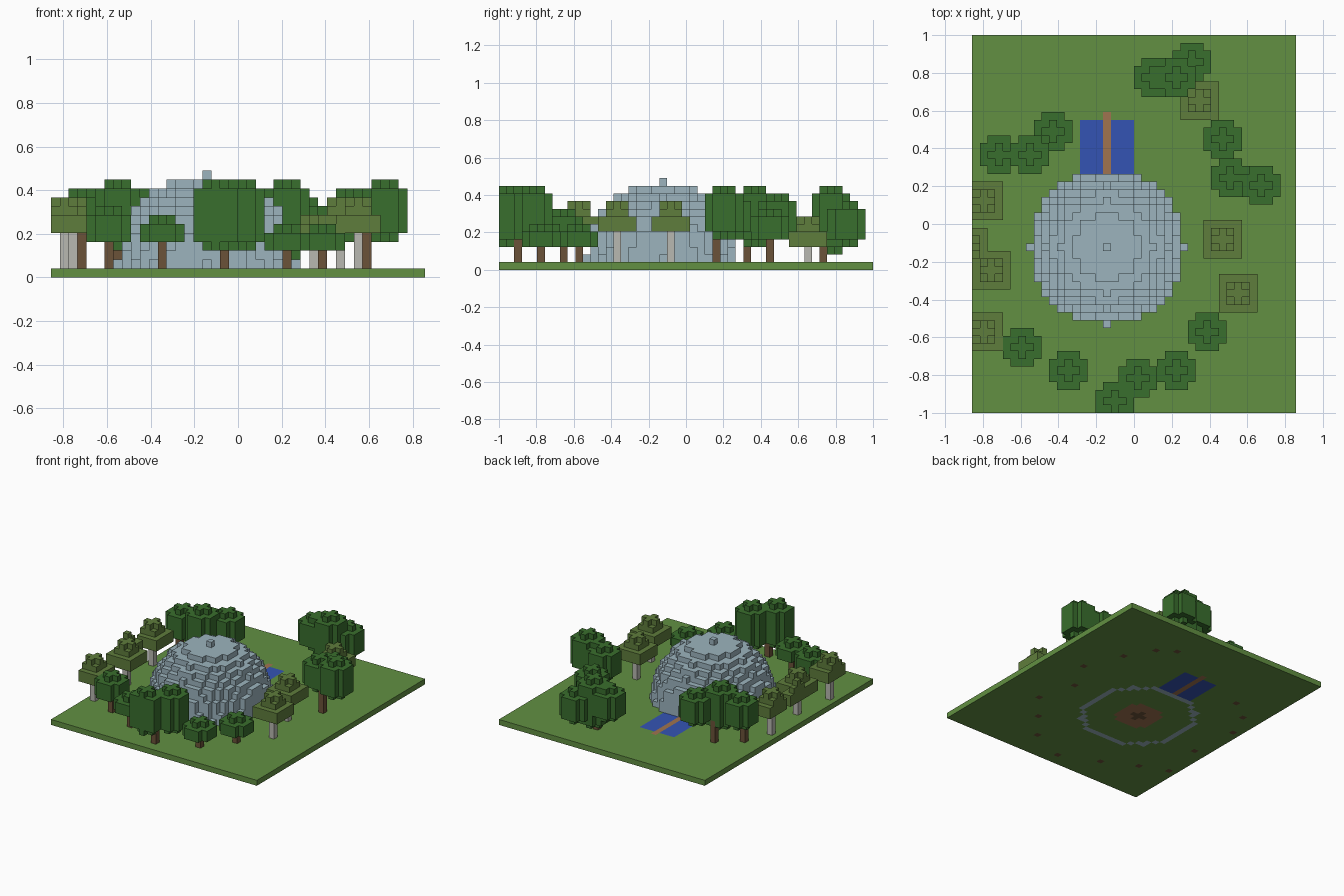
import bpy, bmesh
from mathutils import Vector

cube = bpy.data.objects.get("Cube")
if cube:
    bpy.data.objects.remove(cube, do_unlink=True)

V = 2 / 49            # edge of one block
NX, NY = 21, 49       # half width and full depth in blocks
CX, CY = -4, 21       # dome centre block


def material(name, *rgb):
    lin = [(c / 255 / 12.92) if c < 11 else ((c / 255 + 0.055) / 1.055) ** 2.4 for c in rgb]
    m = bpy.data.materials.new(name)
    m.use_nodes = True
    m.diffuse_color = (*lin, 1)
    bsdf = m.node_tree.nodes["Principled BSDF"]
    bsdf.inputs["Base Color"].default_value = (*lin, 1)
    bsdf.inputs["Roughness"].default_value = 0.9
    return m


GRASS = material("grass green", 98, 144, 66)
LEAF = material("dark leaf green", 57, 110, 45)
OLIVE = material("olive leaf", 95, 125, 60)
STONE = material("pale blue stone", 156, 180, 190)
WATER = material("water blue", 52, 84, 180)
PLANK = material("plank brown", 160, 116, 80)
BARK = material("dark bark", 107, 82, 57)
BIRCH = material("pale bark", 185, 184, 177)

# Six face directions of a block, each with its two in-plane axes
SIDES = [(a, s) for a in range(3) for s in (0, 1)]


def blocks(name, cells, rule):
    """Outer skin of a set of blocks; rule gives the material of a block."""
    cells = {c for c in cells if -NX <= c[0] < NX and 0 <= c[1] < NY}
    mesh = bpy.data.meshes.new(name)
    bm = bmesh.new()
    verts, mats = {}, []

    def corner(p):
        if p not in verts:
            verts[p] = bm.verts.new(Vector(p) * V - Vector((0, 1, 0)))
        return verts[p]

    for c in sorted(cells):
        mat = rule(c) if callable(rule) and not isinstance(rule, bpy.types.Material) else rule
        if mat not in mats:
            mats.append(mat)
            mesh.materials.append(mat)
        for a, s in SIDES:
            n = list(c)
            n[a] += 1 if s else -1
            if tuple(n) in cells:
                continue
            b, d = (a + 1) % 3, (a + 2) % 3
            loop = []
            for u, w in ((0, 0), (1, 0), (1, 1), (0, 1)):
                p = list(c)
                p[a] += s
                p[b] += u
                p[d] += w
                loop.append(corner(tuple(p)))
            face = bm.faces.new(loop if s else loop[::-1])
            face.material_index = mats.index(mat)
    bm.to_mesh(mesh)
    bm.free()
    ob = bpy.data.objects.new(name, mesh)
    bpy.context.collection.objects.link(ob)
    return ob


def disc(x, y, z, r2, half=2):
    """Flat layer of blocks within a squared radius."""
    span = range(-half, half + 1)
    return {(x + i, y + j, z) for i in span for j in span if i * i + j * j <= r2}


def crown(x, y, low, high, taper=False):
    """Round crown: full layers with a small cross on top, and below if tapered."""
    cells = set()
    for z in range(low, high + 1):
        small = z == high or (taper and z == low)
        cells |= disc(x, y, z, 1 if small else 5)
    return cells


trunk_spots = set()


def trunk(name, x, y, top, mat):
    trunk_spots.add((x, y))
    if -NX <= x < NX:
        blocks(name, {(x, y, z) for z in range(1, top)}, mat)


# Small round trees: x, y, lowest and highest crown layer
for n, (x, y, low, high) in enumerate([(-15, 8, 4, 7), (-9, 5, 4, 6), (5, 5, 3, 5),
                                       (9, 10, 3, 5), (11, 35, 4, 7)]):
    trunk(f"small_tree_trunk_{n}", x, y, low + 1, BARK)
    blocks(f"small_tree_crown_{n}", crown(x, y, low, high), LEAF)

# Pale-barked trees: x, y, lowest crown layer
for n, (x, y, low) in enumerate([(-20, 27, 5), (-19, 18, 5), (-22, 21, 5), (-20, 10, 5),
                                 (11, 22, 5), (13, 15, 5), (8, 40, 3)]):
    trunk(f"pale_tree_trunk_{n}", x, y, low + 1, BIRCH)
    cells = disc(x, y, low, 8) | disc(x, y, low + 1, 8)
    cells |= disc(x, y, low + 2, 2) | disc(x, y, low + 3, 1)
    blocks(f"pale_tree_crown_{n}", cells, OLIVE)

# Big trees with several joined crowns
big_trees = {
    "front": ([(-2, 2)], [(-3, 1, 3, 10), (0, 4, 3, 10)]),
    "left": ([(14, 28)], [(12, 30, 4, 9), (16, 29, 4, 10)]),
    "back": ([(5, 42)], [(2, 43, 4, 9), (5, 43, 2, 10), (7, 45, 3, 8)]),
    "right": ([(-18, 32), (-14, 35)], [(-18, 33, 4, 9), (-14, 33, 3, 10), (-11, 36, 4, 9)]),
}
for name, (trunks, crowns) in big_trees.items():
    for n, (x, y) in enumerate(trunks):
        trunk(f"{name}_big_tree_trunk_{n}", x, y, 5, BARK)
    cells = set()
    for c in crowns:
        cells |= crown(*c, taper=True)
    blocks(f"{name}_big_tree_crown", cells, LEAF)

# Hollow dome with a narrow doorway towards the bridge
R = 10
dome = set()
for z in range(R + 1):
    for i in range(-R, R + 1):
        for j in range(-R, R + 1):
            door = i == 0 and j > 7 and z < 2
            if 72 < i * i + j * j + z * z <= R * R and not door:
                dome.add((CX + i, CY + j, z + 1))
blocks("dome", dome, STONE)


# Ground slab with pond, bridge, dome footing and floor set into it
def ground_rule(c):
    x, y, _ = c
    i, j = x - CX, y - CY
    d = i * i + j * j
    if i == 0 and 10 <= j <= 17:
        return PLANK
    if abs(i) <= 3 and 10 <= j <= 16:
        return WATER
    if (x, y) in trunk_spots or d <= 1:
        return BARK
    if d <= 13 and abs(i) <= 3 and abs(j) <= 3:
        return PLANK
    if 81 <= d < R * R:
        return STONE
    return GRASS


blocks("ground", {(x, y, 0) for x in range(-NX, NX) for y in range(NY)}, ground_rule)
